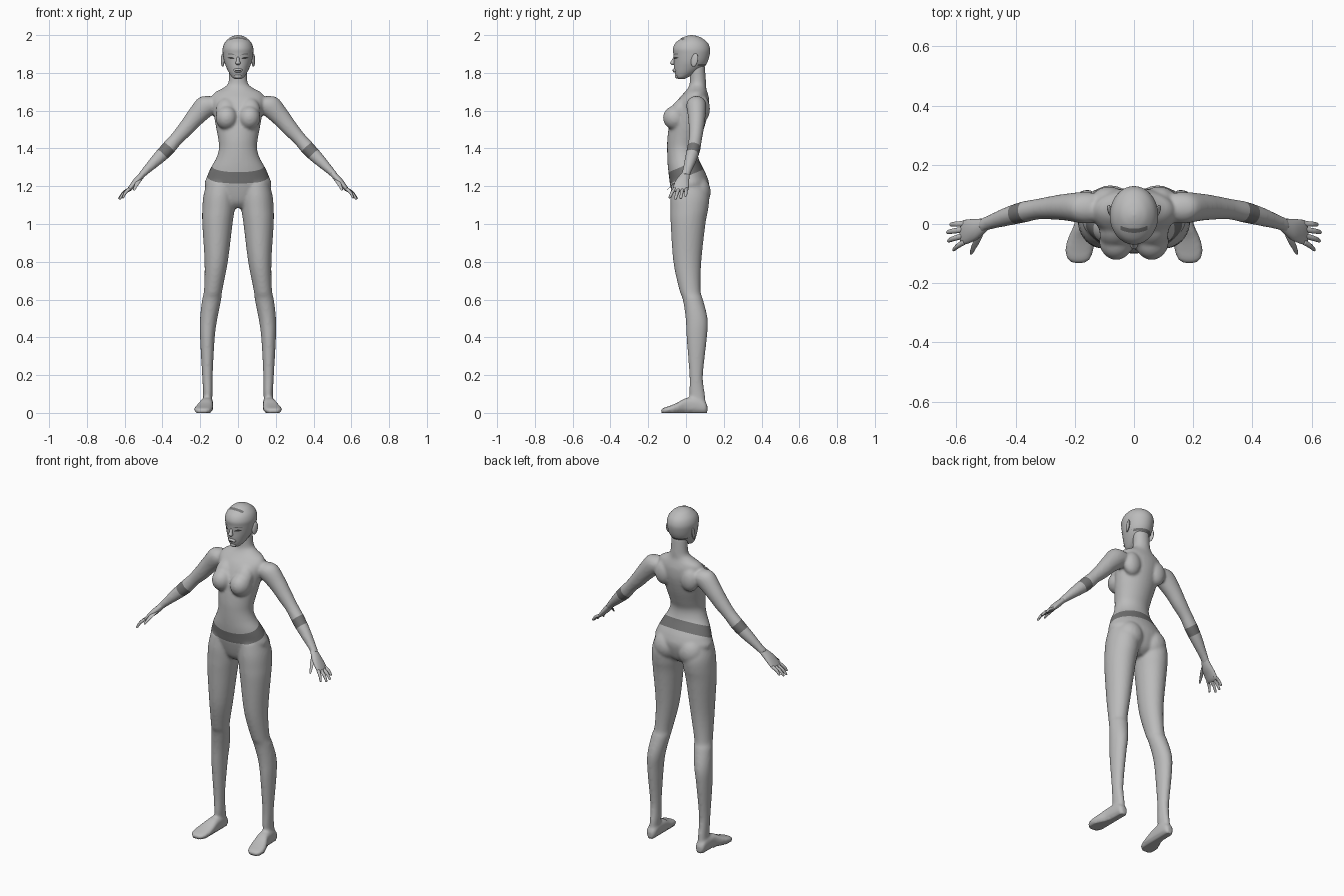
import bpy, bmesh, math
from mathutils import Vector, Matrix
from mathutils.bvhtree import BVHTree

if "Cube" in bpy.data.objects:
    bpy.data.objects.remove(bpy.data.objects["Cube"])

X, Y, Z = Vector((1, 0, 0)), Vector((0, 1, 0)), Vector((0, 0, 1))


def material(name, v):
    m = bpy.data.materials.new(name)
    m.use_nodes = True
    m.diffuse_color = (v, v, v, 1)
    m.node_tree.nodes["Principled BSDF"].inputs["Base Color"].default_value = (v, v, v, 1)
    return m


skin = material("light grey", 0.5)
band = material("mid grey band", 0.18)
dark = material("dark feature", 0.06)


def spline(rows, steps):
    """Smoothly interpolate rows of numbers."""
    out = []
    for i in range(len(rows) - 1):
        a, b, c, d = (rows[max(0, min(len(rows) - 1, i + k))] for k in (-1, 0, 1, 2))
        for s in range(steps):
            t = s / steps
            out.append([q + 0.5 * t * (r - p + t * (2 * p - 5 * q + 4 * r - s4 + t * (3 * (q - r) + s4 - p)))
                        for p, q, r, s4 in zip(a, b, c, d)])
    return out + [list(rows[-1])]


def loft(bm, rows, u, v, side=1, sides=32, power=2, steps=5):
    """Skin rings given as x, y, z, half size along u, half size along v."""
    rings = []
    for x, y, z, ru, rv in spline(rows, steps):
        ring = []
        for k in range(sides):
            a = math.tau * k / sides
            c, s = math.cos(a), math.sin(a)
            c = math.copysign(abs(c) ** (2 / power), c)
            s = math.copysign(abs(s) ** (2 / power), s)
            p = Vector((x, y, z)) + u * max(ru, .001) * c + v * max(rv, .001) * s
            ring.append(bm.verts.new((p.x * side, p.y, p.z)))
        rings.append(ring)
    for r, q in zip(rings, rings[1:]):
        for k in range(sides):
            n = (k + 1) % sides
            bm.faces.new((r[k], r[n], q[n], q[k]))
    bm.faces.new(rings[0])
    bm.faces.new(rings[-1])


def ball(bm, loc, size, rot=(0, 0, 0), side=1):
    m = Matrix.LocRotScale(Vector(loc), Matrix.Rotation(rot[0], 3, 'X') @ Matrix.Rotation(rot[2], 3, 'Z'), Vector(size))
    flip = Matrix.Diagonal((side, 1, 1, 1))
    bmesh.ops.create_uvsphere(bm, u_segments=24, v_segments=16, radius=1, matrix=flip @ m)


def finish(name, bm, *mats):
    bmesh.ops.recalc_face_normals(bm, faces=bm.faces)
    me = bpy.data.meshes.new(name)
    bm.to_mesh(me)
    bm.free()
    for m in mats:
        me.materials.append(m)
    me.shade_smooth()
    ob = bpy.data.objects.new(name, me)
    bpy.context.collection.objects.link(ob)
    return ob


def cut(bm, co, no, keep=lambda c: True):
    faces = [f for f in bm.faces if keep(f.calc_center_median())]
    geom = faces + list({e for f in faces for e in f.edges}) + list({v for f in faces for v in f.verts})
    bmesh.ops.bisect_plane(bm, geom=geom, plane_co=co, plane_no=no, dist=1e-5)


def span(z, w, front, back):
    return (0, (front + back) / 2, z, w, (back - front) / 2)


# Torso and neck: height, half width, front, back
torso = [(1.085, .05, -.03, .06), (1.12, .12, -.06, .10), (1.2, .175, -.083, .122), (1.25, .165, -.09, .112),
         (1.3, .143, -.096, .088), (1.35, .115, -.099, .066), (1.4, .101, -.1, .06), (1.45, .105, -.099, .076),
         (1.52, .118, -.09, .1), (1.6, .132, -.07, .12), (1.66, .142, -.04, .122), (1.695, .125, -.01, .114),
         (1.72, .08, .01, .107), (1.75, .051, .02, .106), (1.84, .047, .02, .1)]
# Leg: height, inner, outer, front, back
leg = [(1.22, .01, .165, -.075, .1), (1.15, .012, .183, -.083, .122), (1.08, .017, .189, -.083, .118),
       (1, .029, .189, -.081, .103), (.8, .054, .177, -.067, .081), (.65, .083, .18, -.035, .077),
       (.6, .089, .19, -.017, .09), (.5, .109, .201, -.002, .114), (.4, .123, .201, .003, .111),
       (.2, .134, .19, .018, .09), (.1, .135, .185, .018, .1), (.03, .14, .187, .03, .108)]
# Foot: depth, centre, half width, top
foot = [(.113, .163, .015, .04), (.1, .163, .027, .06), (.06, .163, .031, .08), (0, .167, .035, .078),
        (-.05, .178, .046, .052), (-.09, .185, .048, .036), (-.12, .187, .038, .026), (-.134, .187, .018, .016)]
arm = [(.11, .055, 1.64, .055, .045), (.165, .055, 1.627, .06, .053), (.225, .057, 1.567, .05, .046),
       (.275, .055, 1.507, .043, .04), (.325, .05, 1.452, .036, .035), (.375, .04, 1.395, .038, .036),
       (.43, .025, 1.34, .032, .032), (.49, .005, 1.28, .021, .025), (.515, -.007, 1.253, .018, .027)]
palm = [(.495, .001, 1.273, .014, .02), (.53, -.017, 1.235, .018, .034), (.555, -.024, 1.208, .015, .04),
        (.575, -.028, 1.184, .011, .041), (.585, -.029, 1.173, .006, .036)]
across = Vector((.72, 0, .69))

bm = bmesh.new()
loft(bm, [span(*t) for t in torso], X, Y)
for s in (1, -1):
    loft(bm, [((a + b) / 2, (f + k) / 2, z, (b - a) / 2, (k - f) / 2) for z, a, b, f, k in leg], X, Y, s)
    loft(bm, [(x, y, h / 2, w, h / 2) for y, x, w, h in foot], X, Z, s, power=2.8)
    loft(bm, arm, across, Y, s)
    ball(bm, (.06, -.057, 1.562), (.058, .065, .064), side=s)              # breast
    ball(bm, (.062, -.035, 1.6), (.055, .045, .075), (-.5, 0, 0), s)       # upper breast slope
    ball(bm, (.08, .058, 1.17), (.078, .073, .085), side=s)                # buttock
    ball(bm, (.085, .085, 1.61), (.055, .042, .07), side=s)                # shoulder blade
body = finish("body", bm)

# Fuse the limbs and torso into one smooth skin
r = body.modifiers.new("fuse", 'REMESH')
r.mode, r.voxel_size = 'VOXEL', .0075
sm = body.modifiers.new("blend", 'SMOOTH')
sm.factor, sm.iterations = .5, 7
fused = bpy.data.meshes.new_from_object(body.evaluated_get(bpy.context.evaluated_depsgraph_get()))
bpy.data.objects.remove(body)
bm = bmesh.new()
bm.from_mesh(fused)
for v in bm.verts:
    if v.co.z < .007:
        v.co.z = 0

# Waist and forearm bands, cut as clean edges
tilt = Vector((0, -.42, 1))
waist = lambda c: abs(c.x) < .25 and 1.1 < c.z < 1.45
for z in (1.25, 1.313):
    cut(bm, (0, 0, z), tilt, waist)
for s in (1, -1):
    along = Vector((s * .68, -.15, -.72)).normalized()
    mid = Vector((s * .382, .037, 1.387))
    fore = lambda c: c.x * s > .28 and c.z > 1.25
    for d in (-.026, .026):
        cut(bm, mid + along * d, along, fore)
    for f in bm.faces:
        c = f.calc_center_median()
        if fore(c) and abs((c - mid).dot(along)) < .026:
            f.material_index = 1
for f in bm.faces:
    c = f.calc_center_median()
    if waist(c) and 1.25 < c.dot(tilt) < 1.313:
        f.material_index = 1
finish("body", bm, skin, band)

# Hands: knuckle and tip of each finger
fingers = [((.572, -.06, 1.188), (.612, -.088, 1.137)), ((.577, -.04, 1.182), (.63, -.057, 1.13)),
           ((.577, -.019, 1.182), (.633, -.028, 1.134)), ((.572, .001, 1.187), (.622, -.002, 1.146))]
for s, label in ((1, "left"), (-1, "right")):
    bm = bmesh.new()
    loft(bm, palm, across, Y, s, 20)
    for a, b in fingers:
        a, b = Vector(a), Vector(b)
        bend = a.lerp(b, .5) + across * .005
        loft(bm, [(*a, .009, .01), (*bend, .008, .009), (*a.lerp(b, .9), .006, .007), (*b, .002, .002)],
             across, Y, s, 10)
    loft(bm, [(.515, -.02, 1.245, .012, .012), (.53, -.055, 1.222, .012, .013), (.542, -.08, 1.2, .009, .01),
              (.549, -.097, 1.183, .006, .007), (.551, -.102, 1.178, .002, .002)], X, Vector((0, .6, .8)), s, 10)
    finish(label + "_hand", bm, skin)

# Head: height, half width, front, back
skull = [(1.767, .012, -.04, -.01), (1.776, .03, -.05, .01), (1.8, .047, -.059, .055), (1.83, .062, -.063, .095),
         (1.86, .073, -.064, .115), (1.9, .08, -.067, .126), (1.93, .081, -.069, .127), (1.96, .07, -.054, .114),
         (1.985, .046, -.02, .083), (1.996, .022, .006, .054), (2, .003, .027, .033)]
bm = bmesh.new()
loft(bm, [span(*t) for t in skull], X, Y, sides=48)
for z in (1.836, 1.848):
    cut(bm, (0, 0, z), Z)
for f in bm.faces:
    c = f.calc_center_median()
    f.material_index = int(1.836 < c.z < 1.848 and c.y > .06)
tree = BVHTree.FromBMesh(bm)
finish("head", bm, skin, band)

# Nose, lips' base, chin and ears
bm = bmesh.new()
loft(bm, [(0, -.06, 1.885, .007, .006), (0, -.067, 1.865, .009, .01), (0, -.071, 1.852, .013, .014),
          (0, -.066, 1.843, .009, .01)], X, Y, sides=16)
ball(bm, (0, -.056, 1.813), (.024, .015, .012))
ball(bm, (0, -.045, 1.782), (.02, .014, .013))
finish("nose_and_chin", bm, skin)
for s, label in ((1, "left"), (-1, "right")):
    bm = bmesh.new()
    ball(bm, (.081, .045, 1.868), (.008, .019, .036), (-.2, 0, -.35), s)
    finish(label + "_ear", bm, skin)


def plate(name, mat, x0, z0, w, h, arch=0, slope=0, down=False, lens=True):
    """Lens shaped patch laid onto the head surface."""
    bm = bmesh.new()
    rows = []
    for i in range(13):
        t = i / 6 - 1
        half = h * (max(.05, 1 - t * t) if lens else 1)
        row = []
        for j in (-1, 0, 1):
            p, q = x0 + w * t, z0 + arch * (1 - t * t) + slope * t + half * j
            start, ray = (Vector((p, q, 3)), -Z) if down else (Vector((p, -1, q)), Y)
            hit, normal, _, _ = tree.ray_cast(start, ray)
            row.append(bm.verts.new(hit - ray * .002))
        rows.append(row)
    for a, b in zip(rows, rows[1:]):
        for j in (0, 1):
            bm.faces.new((a[j], b[j], b[j + 1], a[j + 1]))
    finish(name, bm, mat)


for s, label in ((1, "left"), (-1, "right")):
    plate(label + "_eye", dark, s * .036, 1.877, .019, .006, .002, s * .003)
    plate(label + "_brow", band, s * .037, 1.896, .023, .003, .004, s * .003)
plate("hairline_mark", band, 0, -.013, .045, .007, -.01, down=True, lens=False)

# Mouth, wrapped over the lip base
bm = bmesh.new()
ball(bm, (0, -.0665, 1.813), (.016, .006, .004))
finish("mouth", bm, band)
